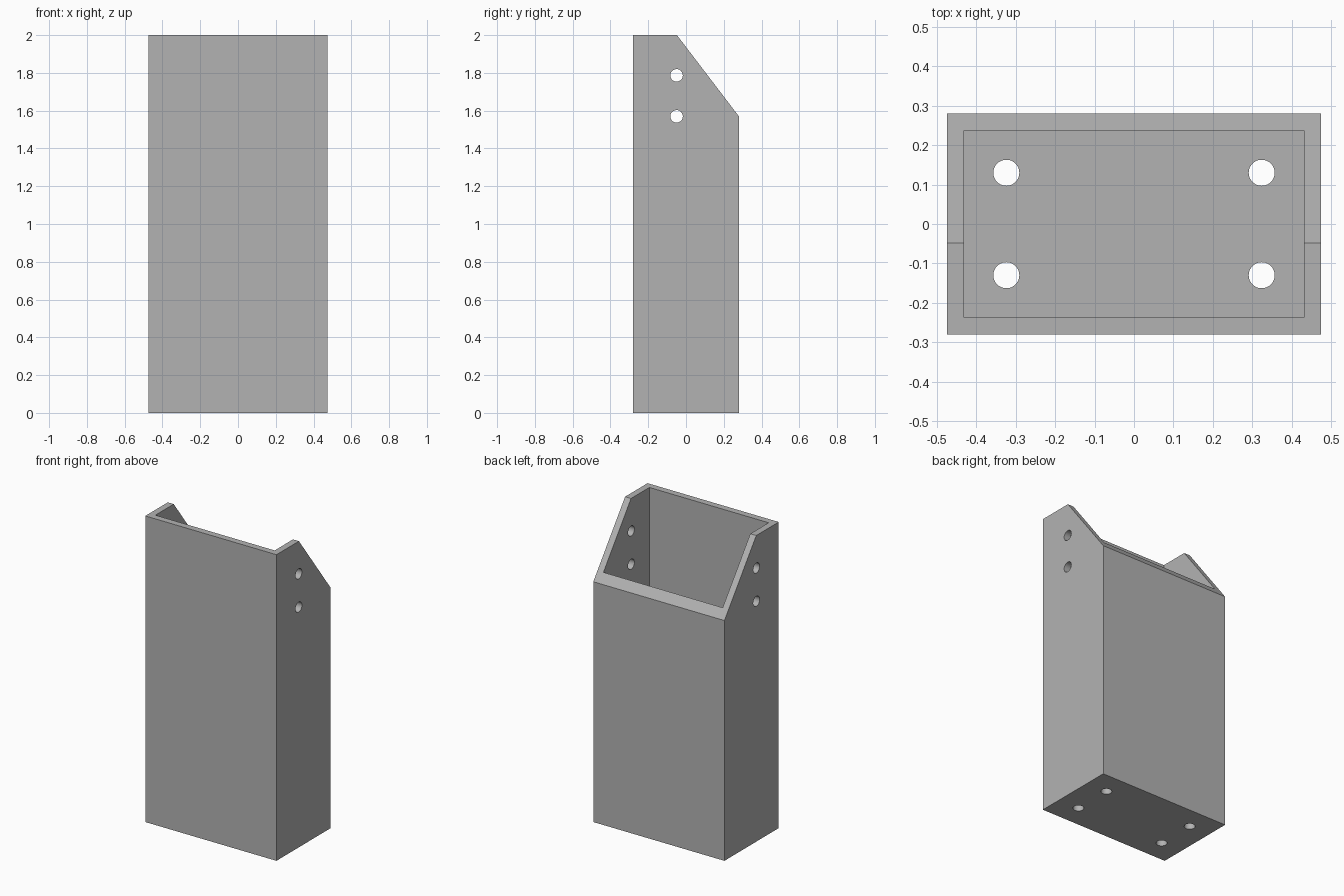
import bpy
import bmesh
from math import pi

default = bpy.data.objects.get("Cube")
if default:
    bpy.data.objects.remove(default, do_unlink=True)

W, D, H = 0.474, 0.28, 2.0      # half width, half depth, height
WALL = 0.043
HOLE = 0.033

grey = bpy.data.materials.new("plain grey")
grey.use_nodes = True
colour = (0.45, 0.45, 0.45, 1)
grey.diffuse_color = colour
grey.node_tree.nodes["Principled BSDF"].inputs["Base Color"].default_value = colour


def add_prism(name, profile, half_width):
    """Extrude a (y, z) profile symmetrically along x."""
    bm = bmesh.new()
    face = bm.faces.new([bm.verts.new((-half_width, y, z)) for y, z in profile])
    extruded = bmesh.ops.extrude_face_region(bm, geom=[face])["geom"]
    verts = [v for v in extruded if isinstance(v, bmesh.types.BMVert)]
    bmesh.ops.translate(bm, verts=verts, vec=(2 * half_width, 0, 0))
    bmesh.ops.recalc_face_normals(bm, faces=bm.faces)
    mesh = bpy.data.meshes.new(name)
    bm.to_mesh(mesh)
    bm.free()
    obj = bpy.data.objects.new(name, mesh)
    bpy.context.collection.objects.link(obj)
    mesh.materials.append(grey)
    return obj


def cut(target, cutter):
    """Subtract a cutter, then remove it."""
    cutter.hide_render = True
    mod = target.modifiers.new("cut", 'BOOLEAN')
    mod.operation = 'DIFFERENCE'
    mod.solver = 'EXACT'
    mod.object = cutter
    bpy.context.view_layer.objects.active = target
    bpy.ops.object.modifier_apply(modifier=mod.name)
    bpy.data.objects.remove(cutter, do_unlink=True)


def drill(target, location, depth, rotation=(0, 0, 0)):
    bpy.ops.mesh.primitive_cylinder_add(vertices=48, radius=HOLE, depth=depth,
                                        location=location, rotation=rotation)
    cutter = bpy.context.object
    cutter.data.materials.append(grey)
    cut(target, cutter)


# Box body with the sloping rear top edge
body = add_prism("box_body",
                 [(-D, 0), (D, 0), (D, 1.57), (-0.048, H), (-D, H)], W)

# Open cavity above the floor
inner = D - WALL
cavity = add_prism("cavity_cutter",
                   [(-inner, WALL), (inner, WALL), (inner, H + 0.2), (-inner, H + 0.2)],
                   W - WALL)
cut(body, cavity)

# Cross holes through both side walls
for z in (1.57, 1.787):
    drill(body, (0, -0.05, z), 2 * W + 0.2, (0, pi / 2, 0))

# Mounting holes in the floor
for x in (-0.324, 0.324):
    for y in (-0.13, 0.13):
        drill(body, (x, y, 0), 4 * WALL)

# Smooth hole walls, crisp box edges
bpy.ops.object.select_all(action='DESELECT')
body.select_set(True)
bpy.context.view_layer.objects.active = body
bpy.ops.object.shade_smooth_by_angle(angle=pi / 6)
